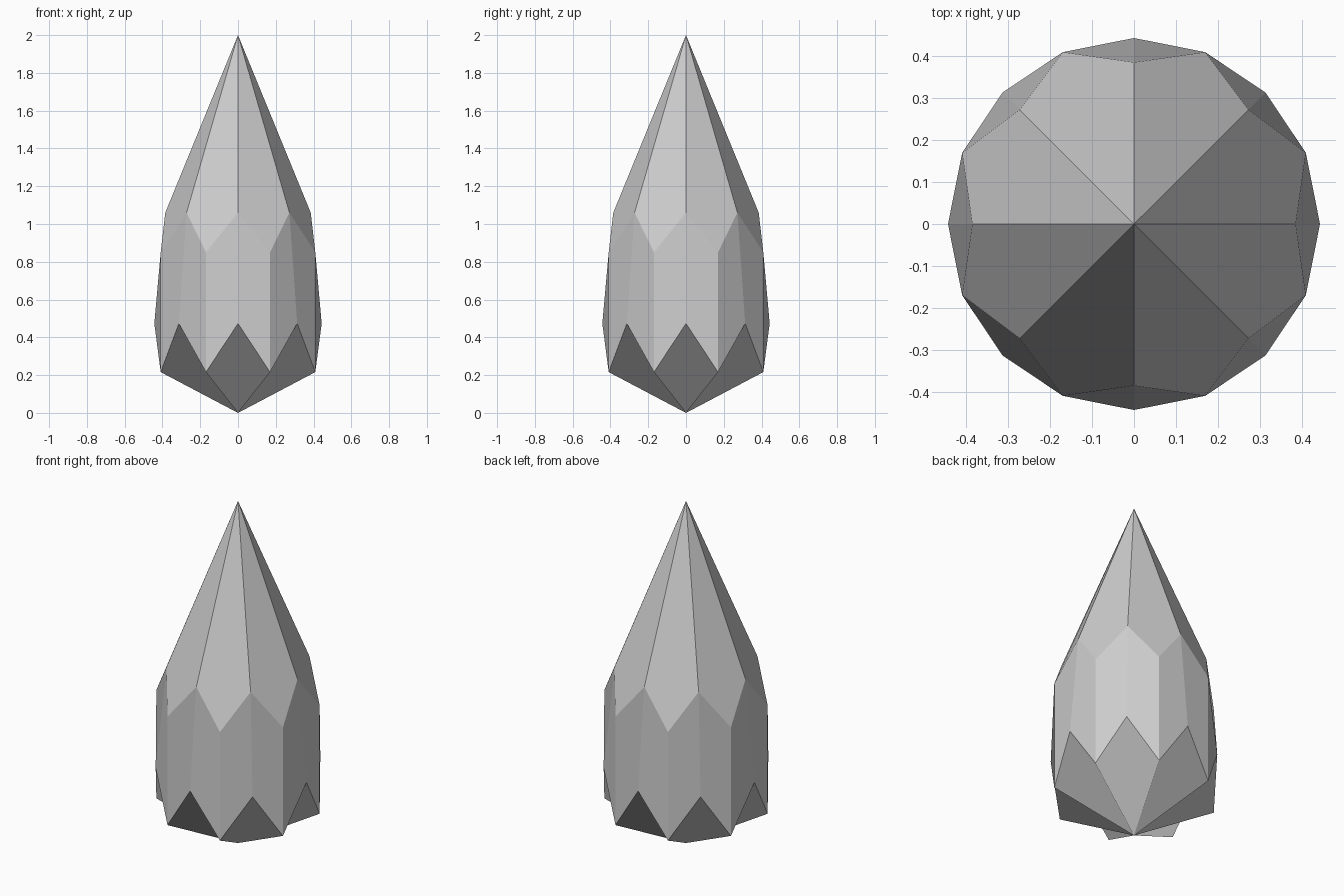
import bpy, bmesh
from math import cos, sin, pi

if "Cube" in bpy.data.objects:
    bpy.data.objects.remove(bpy.data.objects["Cube"])

N = 8
STEP = 2 * pi / N
bm = bmesh.new()


def ring(radius, z, offset):
    """Eight points around the axis, turned by a share of one step."""
    return [bm.verts.new((radius * cos((i + offset) * STEP),
                          radius * sin((i + offset) * STEP), z)) for i in range(N)]


# Tips and zigzag rings, from top to bottom
tip = bm.verts.new((0, 0, 2.0))
shoulder_high = ring(0.385, 1.06, 0)
shoulder_low = ring(0.443, 0.85, 0.5)
foot_high = ring(0.443, 0.473, 0)
foot_low = ring(0.443, 0.216, 0.5)
base = bm.verts.new((0, 0, 0))

for i in range(N):
    j = (i + 1) % N
    # Long upper kite
    bm.faces.new((tip, shoulder_high[i], shoulder_low[i], shoulder_high[j]))
    # Two side facets meeting at the vertical corner edge
    bm.faces.new((shoulder_low[i], shoulder_high[i], foot_high[i], foot_low[i]))
    bm.faces.new((shoulder_low[i], foot_low[i], foot_high[j], shoulder_high[j]))
    # Lower kite, folded inward along its centre line
    bm.faces.new((base, foot_low[i], foot_high[i], foot_low[i - 1]))

mesh = bpy.data.meshes.new("crystal")
bm.to_mesh(mesh)
bm.free()
crystal = bpy.data.objects.new("crystal", mesh)
bpy.context.collection.objects.link(crystal)
